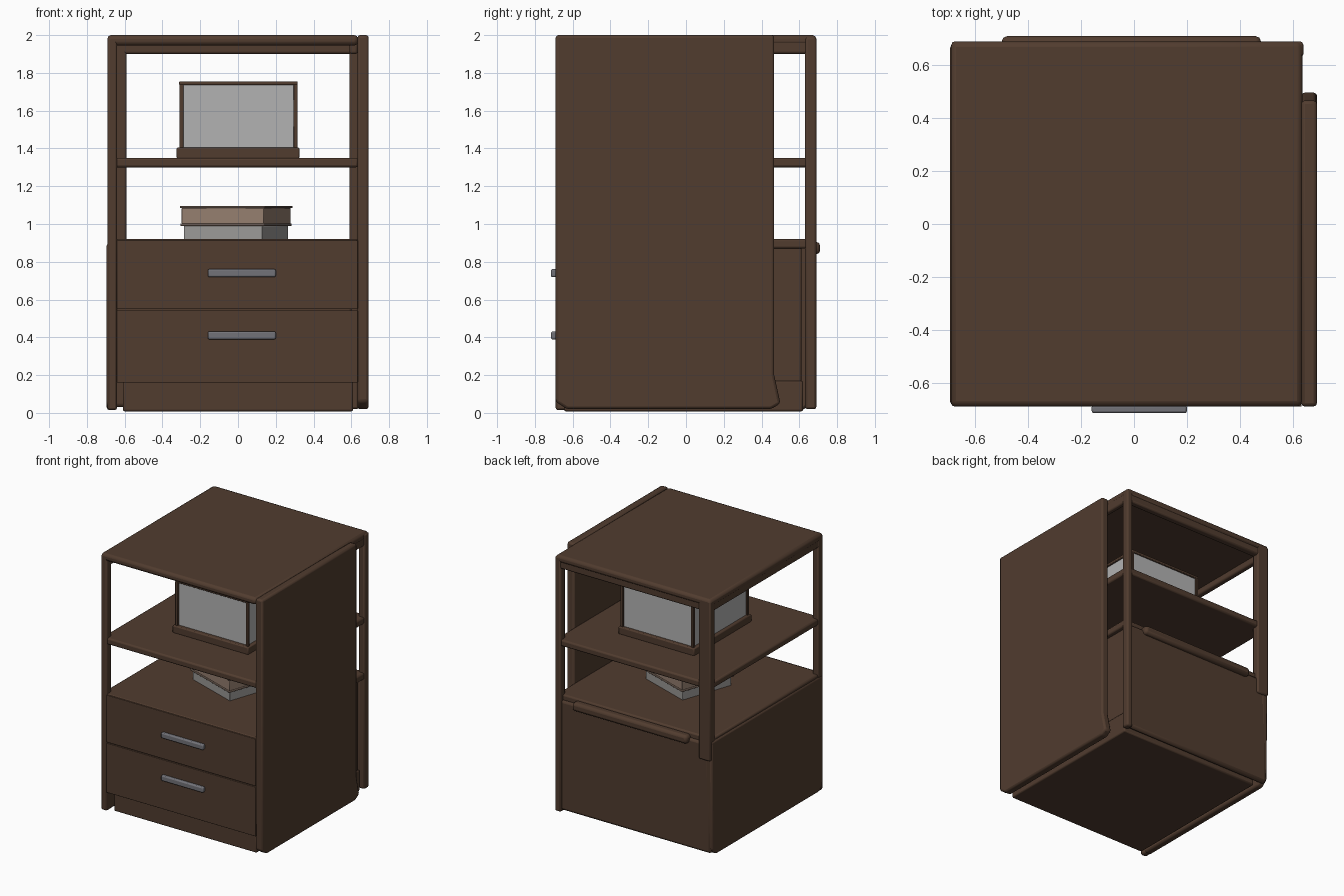
import bpy
import bmesh
import math

if "Cube" in bpy.data.objects:
    bpy.data.objects.remove(bpy.data.objects["Cube"])


def material(name, colour):
    m = bpy.data.materials.new(name)
    m.use_nodes = True
    m.diffuse_color = (*colour, 1)
    m.node_tree.nodes["Principled BSDF"].inputs["Base Color"].default_value = (*colour, 1)
    return m


wood = material("dark_wood", (0.082, 0.045, 0.028))
white = material("pale_panel", (0.45, 0.45, 0.45))
metal = material("grey_metal", (0.17, 0.17, 0.19))
cover = material("tan_cover", (0.30, 0.21, 0.16))
paper = material("grey_paper", (0.33, 0.32, 0.31))


def finish(name, bm, mat, bevel):
    bmesh.ops.recalc_face_normals(bm, faces=bm.faces)
    mesh = bpy.data.meshes.new(name)
    bm.to_mesh(mesh)
    bm.free()
    ob = bpy.data.objects.new(name, mesh)
    bpy.context.collection.objects.link(ob)
    mesh.materials.append(mat)
    if bevel:
        mod = ob.modifiers.new("soft_edges", "BEVEL")
        mod.width = bevel
        mod.segments = 2
        bpy.context.view_layer.objects.active = ob
        ob.select_set(True)
        bpy.ops.object.shade_smooth_by_angle(angle=math.radians(40))
        ob.select_set(False)
    return ob


def box(name, x, y, z, mat=wood, bevel=0.012):
    """Box given by its (low, high) range on each axis."""
    bm = bmesh.new()
    bmesh.ops.create_cube(bm, size=1)
    for v in bm.verts:
        for i, r in enumerate((x, y, z)):
            v.co[i] = r[1] if v.co[i] > 0 else r[0]
    return finish(name, bm, mat, bevel)


def side_slab(name, x, profile, bevel=0.014):
    """Profile in y and z, extruded across x."""
    bm = bmesh.new()
    face = bm.faces.new([bm.verts.new((x[0], y, z)) for y, z in profile])
    out = bmesh.ops.extrude_face_region(bm, geom=[face])
    for v in out["geom"]:
        if isinstance(v, bmesh.types.BMVert):
            v.co.x = x[1]
    return finish(name, bm, wood, bevel)


# Tall side panel and the low panel opposite
side_slab("tall_side_panel", (0.632, 0.692),
          [(-0.69, 0.06), (-0.63, 0.02), (0.45, 0.02), (0.50, 0.05),
           (0.467, 0.2), (0.467, 2.0), (-0.69, 2.0)])
side_slab("low_side_panel", (-0.695, -0.64),
          [(-0.685, 0.05), (-0.64, 0.015), (0.62, 0.015), (0.67, 0.06),
           (0.68, 0.9), (-0.685, 0.9)])

# Corner posts
box("front_post", (-0.69, -0.64), (-0.69, -0.63), (0.015, 1.99))
box("back_right_post", (-0.69, -0.59), (0.63, 0.69), (0.75, 1.99))
box("back_left_post", (0.59, 0.64), (0.63, 0.69), (0.02, 1.99))

# Top with its rails
box("top_board", (-0.692, 0.636), (-0.69, 0.69), (1.945, 2.0), bevel=0.02)
box("back_top_rail", (-0.67, 0.63), (0.63, 0.685), (1.9, 1.97))
box("side_top_rail", (-0.688, -0.64), (-0.67, 0.67), (1.9, 1.97))
box("inner_top_rail", (0.59, 0.634), (-0.6, 0.67), (1.9, 1.97))

# Shelf and drawer cabinet
box("middle_shelf", (-0.685, 0.636), (-0.68, 0.68), (1.3, 1.35))
box("cabinet_top", (-0.685, 0.636), (-0.685, 0.66), (0.87, 0.92))
box("cabinet_body", (-0.66, 0.6), (-0.66, 0.612), (0.16, 0.88))
box("plinth", (-0.61, 0.61), (-0.645, 0.62), (0.008, 0.17), bevel=0.01)
box("back_panel", (-0.685, 0.62), (0.63, 0.675), (0.03, 0.88), bevel=0.02)
box("back_ledge", (-0.5, 0.48), (0.64, 0.71), (0.84, 0.905), bevel=0.02)

# Drawer fronts with bar handles
for level, low, high, grip in (("lower", 0.16, 0.543, 0.41), ("upper", 0.549, 0.915, 0.74)):
    box(level + "_drawer_front", (-0.642, 0.634), (-0.69, -0.64), (low, high), bevel=0.003)
    box(level + "_handle", (-0.16, 0.2), (-0.715, -0.685), (grip - 0.021, grip + 0.021),
        metal, 0.008)

# Display case: pale block in a wooden frame
box("case_base", (-0.325, 0.325), (-0.34, 0.365), (1.345, 1.405), bevel=0.008)
box("case_panels", (-0.3, 0.3), (-0.31, 0.34), (1.4, 1.735), white, 0)
box("case_lid", (-0.312, 0.315), (-0.325, 0.353), (1.735, 1.755), bevel=0.005)
for sx, x in (("right", -0.3), ("left", 0.304)):
    for sy, y in (("front", -0.315), ("back", 0.343)):
        box(f"case_{sy}_{sx}_edge", (x - 0.011, x + 0.011), (y - 0.011, y + 0.011),
            (1.4, 1.74), bevel=0.004)

# Turned pile of two books
for name, low, high, mat, half in (("lower_book_pages", 0.918, 0.99, paper, 0.22),
                                   ("lower_book_cover", 0.99, 1.002, cover, 0.235),
                                   ("upper_book", 1.002, 1.085, cover, 0.23),
                                   ("upper_book_lid", 1.085, 1.095, cover, 0.238)):
    book = box(name, (-half, half), (-half + 0.01, half - 0.01), (low, high), mat, 0.003)
    book.location = (-0.01, -0.015, 0)
    book.rotation_euler.z = math.radians(-19)
